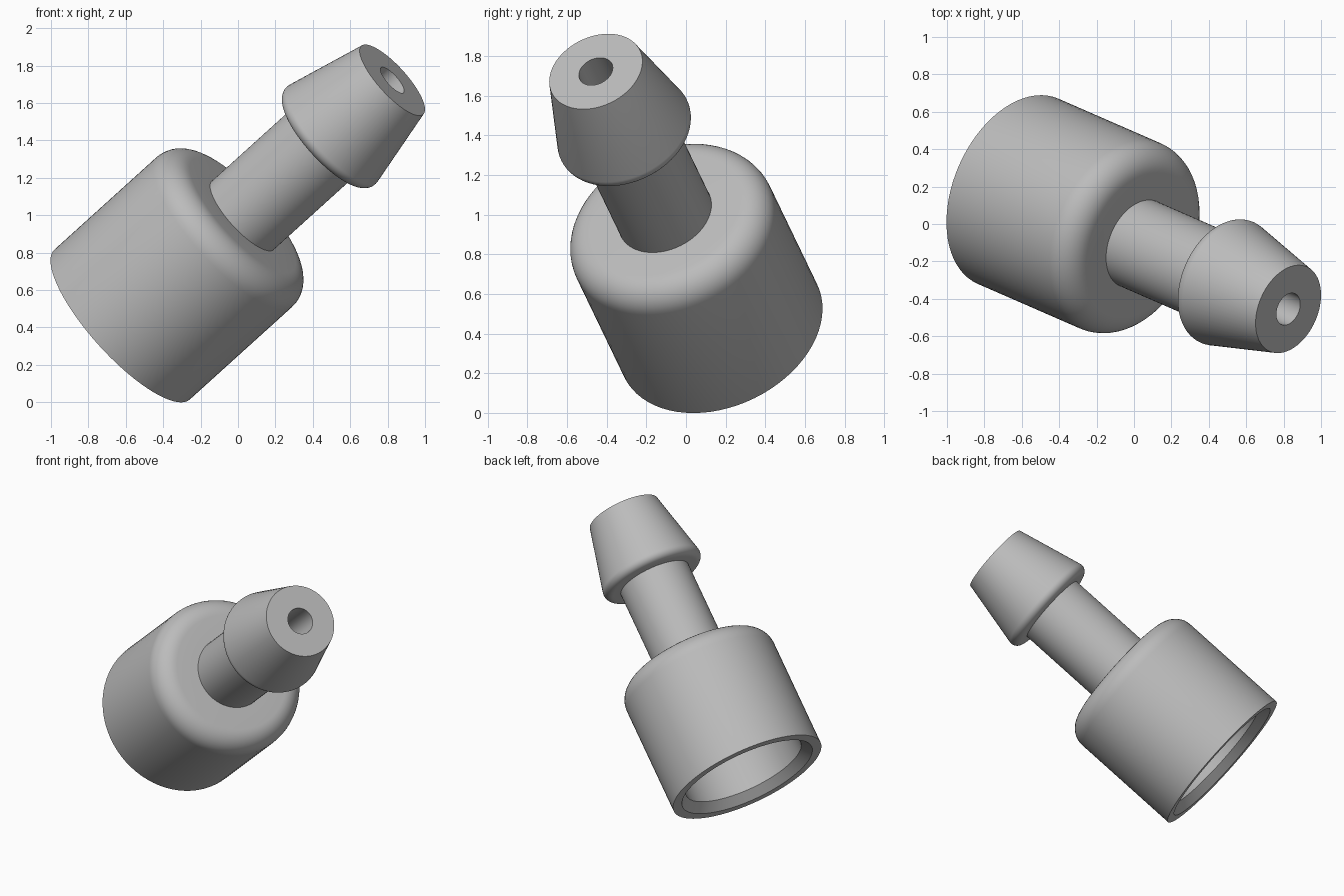
import bpy
import bmesh
import math
from mathutils import Vector

SEGMENTS = 72

if "Cube" in bpy.data.objects:
    bpy.data.objects.remove(bpy.data.objects["Cube"], do_unlink=True)

grey = bpy.data.materials.new("moulded_grey")
grey.use_nodes = True
colour = (0.5, 0.5, 0.5, 1)
grey.diffuse_color = colour
grey.node_tree.nodes["Principled BSDF"].inputs["Base Color"].default_value = colour

# The whole fitting turns around one tilted axis
base_centre = Vector((-0.62, 0.175, 0.415))
tip_centre = Vector((0.825, -0.455, 1.7225))
axis = tip_centre - base_centre
length = axis.length
tilt = axis.to_track_quat('Z', 'Y')


def arc(radius, height, size, start, end, steps=8):
    """Rounded corner in the (radius, height) profile, angles in degrees."""
    points = []
    for i in range(steps + 1):
        a = math.radians(start + (end - start) * i / steps)
        points.append((radius + size * math.cos(a), height + size * math.sin(a)))
    return points


def lathe(name, profile):
    """Revolve a profile; outside lies to the right of its direction."""
    bm = bmesh.new()
    rings = []
    for r, z in profile:
        turn = [2 * math.pi * i / SEGMENTS for i in range(SEGMENTS)]
        rings.append([bm.verts.new((r * math.cos(a), r * math.sin(a), z)) for a in turn])
    for low, high in zip(rings, rings[1:]):
        for i in range(SEGMENTS):
            j = (i + 1) % SEGMENTS
            bm.faces.new((low[i], low[j], high[j], high[i]))
    mesh = bpy.data.meshes.new(name)
    bm.to_mesh(mesh)
    bm.free()
    mesh.materials.append(grey)
    obj = bpy.data.objects.new(name, mesh)
    bpy.context.collection.objects.link(obj)
    obj.location = base_centre
    obj.rotation_mode = 'QUATERNION'
    obj.rotation_quaternion = tilt
    bpy.ops.object.select_all(action='DESELECT')
    obj.select_set(True)
    bpy.context.view_layer.objects.active = obj
    bpy.ops.object.shade_smooth_by_angle(angle=math.radians(25))
    return obj


body_r, stem_r, hole_r, bore_r = 0.54, 0.247, 0.09, 0.42
shoulder, barb_back, bore_floor = 0.915, 1.535, 0.72
fillet, barb_round = 0.14, 0.05

# Socket: bore floor, bore, chamfered mouth, rim, wall and rounded shoulder
lathe("socket_body",
      [(hole_r, bore_floor), (bore_r - 0.02, bore_floor), (bore_r, 0.06),
       (0.475, 0), (body_r, 0)]
      + arc(body_r - fillet, shoulder - fillet, fillet, 0, 90, 10)
      + [(stem_r, shoulder)])

# Stem between shoulder and barb
lathe("stem", [(stem_r, shoulder), (stem_r, barb_back)])

# Barb: flat back, rounded lip, cone and flat tip
lathe("barb",
      [(stem_r, barb_back)]
      + arc(0.302, barb_back + barb_round, barb_round, -90, 14, 10)
      + [(stem_r, length), (hole_r, length)])

# Channel through stem and barb
lathe("channel", [(hole_r, length), (hole_r, bore_floor)])
